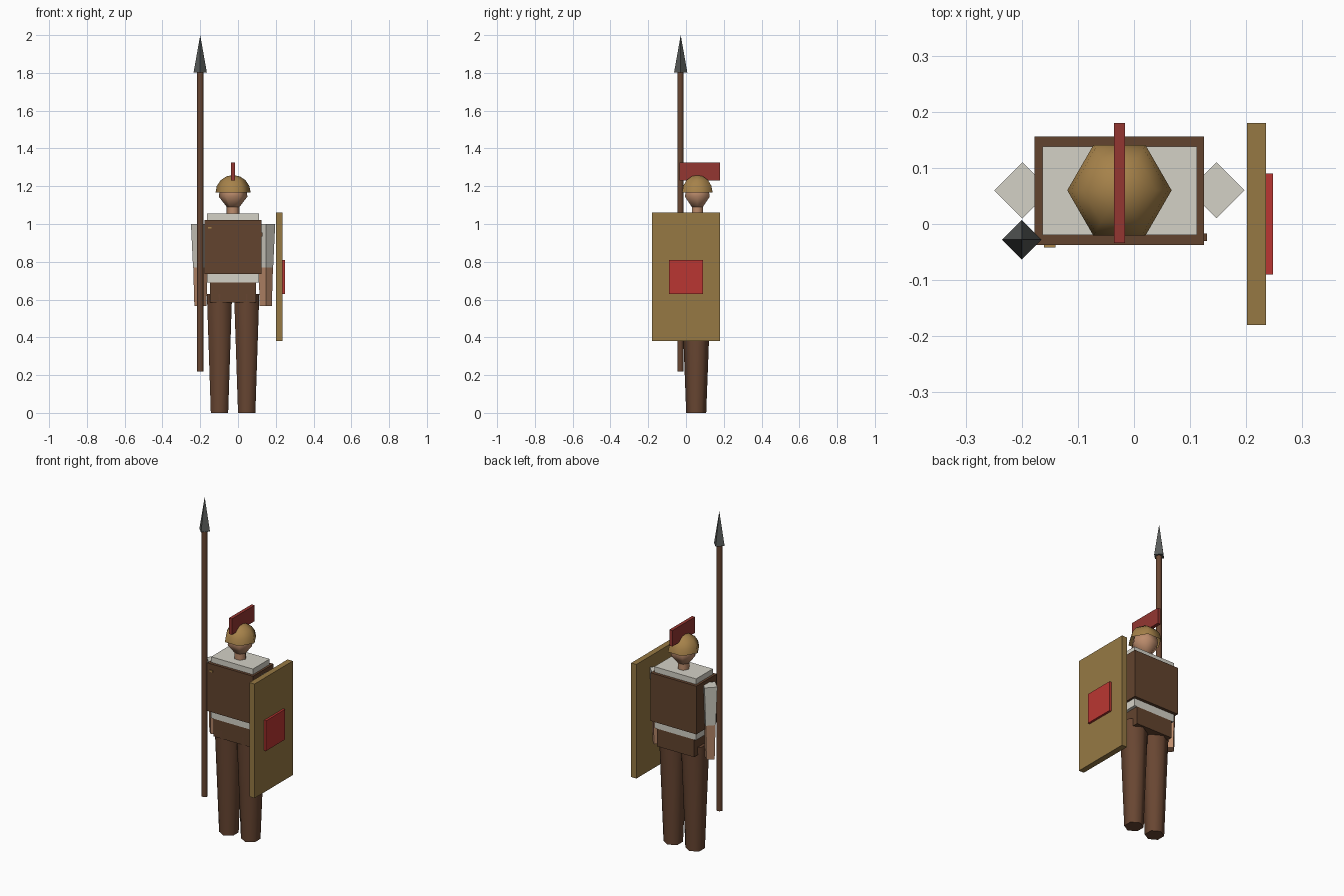
import bpy, bmesh, math
from mathutils import Matrix

if "Cube" in bpy.data.objects:
    bpy.data.objects.remove(bpy.data.objects["Cube"], do_unlink=True)

CX, CY = -0.026, 0.06   # body axis


def material(name, r, g, b):
    lin = [((c / 255 + 0.055) / 1.055) ** 2.4 for c in (r, g, b)] + [1]
    m = bpy.data.materials.new(name)
    m.use_nodes = True
    m.diffuse_color = lin
    bsdf = m.node_tree.nodes["Principled BSDF"]
    bsdf.inputs["Base Color"].default_value = lin
    bsdf.inputs["Roughness"].default_value = 0.8
    return m


leather = material("leather brown", 98, 67, 46)
trouser = material("trouser brown", 104, 70, 50)
linen = material("linen white", 212, 209, 198)
skin = material("skin", 188, 140, 108)
bronze = material("bronze", 166, 130, 74)
shield_gold = material("shield gold", 150, 121, 68)
bright_red = material("bright red", 186, 54, 50)
plume_red = material("plume red", 148, 54, 49)
iron = material("iron", 88, 91, 89)


def finish(bm, name, mat, smooth=False):
    bmesh.ops.recalc_face_normals(bm, faces=bm.faces)
    me = bpy.data.meshes.new(name)
    bm.to_mesh(me)
    bm.free()
    me.materials.append(mat)
    ob = bpy.data.objects.new(name, me)
    bpy.context.collection.objects.link(ob)
    if smooth:
        bpy.ops.object.select_all(action="DESELECT")
        ob.select_set(True)
        bpy.context.view_layer.objects.active = ob
        bpy.ops.object.shade_smooth_by_angle(angle=math.radians(62))
    return ob


def box(name, mat, xs, ys, zs):
    bm = bmesh.new()
    bmesh.ops.create_cube(bm, size=1)
    for v in bm.verts:
        v.co = [(a + b) / 2 + c * (b - a) for c, (a, b) in zip(v.co, (xs, ys, zs))]
    return finish(bm, name, mat)


def lathe(name, mat, x, y, profile, sides, turn=0, smooth=True, caps=True):
    """Stack rings of (radius, height); a zero radius closes to a point."""
    bm = bmesh.new()
    rings = []
    for r, z in profile:
        if r == 0:
            rings.append([bm.verts.new((x, y, z))] * sides)
            continue
        angles = [turn + 2 * math.pi * i / sides for i in range(sides)]
        rings.append([bm.verts.new((x + r * math.cos(a), y + r * math.sin(a), z)) for a in angles])
    for low, high in zip(rings, rings[1:]):
        for i in range(sides):
            j = (i + 1) % sides
            bm.faces.new(list(dict.fromkeys((low[i], low[j], high[j], high[i]))))
    if caps:
        for ring, (r, z) in zip((rings[0], rings[-1]), (profile[0], profile[-1])):
            if r > 0:
                bm.faces.new(ring)
    return finish(bm, name, mat, smooth)


# Torso and hips
box("shirt", linen, (-0.163, 0.112), (-0.02, 0.138), (0.69, 1.055))
box("leather_vest", leather, (-0.177, 0.125), (-0.037, 0.156), (0.735, 1.022))
box("hips", leather, (-0.148, 0.094), (-0.02, 0.138), (0.585, 0.69))
box("vest_clasp", bronze, (-0.16, -0.14), (-0.042, -0.036), (0.975, 0.985))
box("vest_strap_end", leather, (0.12, 0.13), (-0.03, -0.017), (0.935, 0.955))

# Legs and arms
for side, leg_x, arm_x in (("right", -0.098, -0.199), ("left", 0.046, 0.147)):
    lathe(side + "_leg", trouser, leg_x, 0.054, [(0.053, 0), (0.077, 0.63)], 6, math.pi / 2)
    lathe(side + "_sleeve", linen, arm_x, CY, [(0.039, 0.77), (0.05, 1.0)], 4)
    lathe(side + "_forearm", skin, arm_x, CY, [(0.032, 0.565), (0.038, 0.77)], 4)

# Head, helmet and plume
lathe("neck", skin, CX, CY, [(0.034, 1.05), (0.034, 1.095)], 6)
lathe("head", skin, CX, CY, [(0.028, 1.083), (0.076, 1.145), (0.068, 1.19), (0, 1.225)], 6)
dome = [(0.093 * math.cos(a), 1.167 + 0.092 * math.sin(a))
        for a in (math.radians(d) for d in (0, 22, 45, 68))]
lathe("helmet", bronze, CX, CY, dome + [(0, 1.259)], 6, caps=False)
box("plume", plume_red, (-0.036, -0.016), (-0.034, 0.18), (1.23, 1.325))

# Spear
lathe("spear_shaft", trouser, -0.2, -0.03, [(0.018, 0.22), (0.018, 1.81)], 6)
lathe("spear_head", iron, -0.2, -0.028, [(0.035, 1.803), (0, 2.0)], 4, smooth=False)

# Shield
box("shield", shield_gold, (0.201, 0.235), (-0.18, 0.18), (0.38, 1.06))
box("shield_boss", bright_red, (0.235, 0.248), (-0.09, 0.09), (0.63, 0.81))
